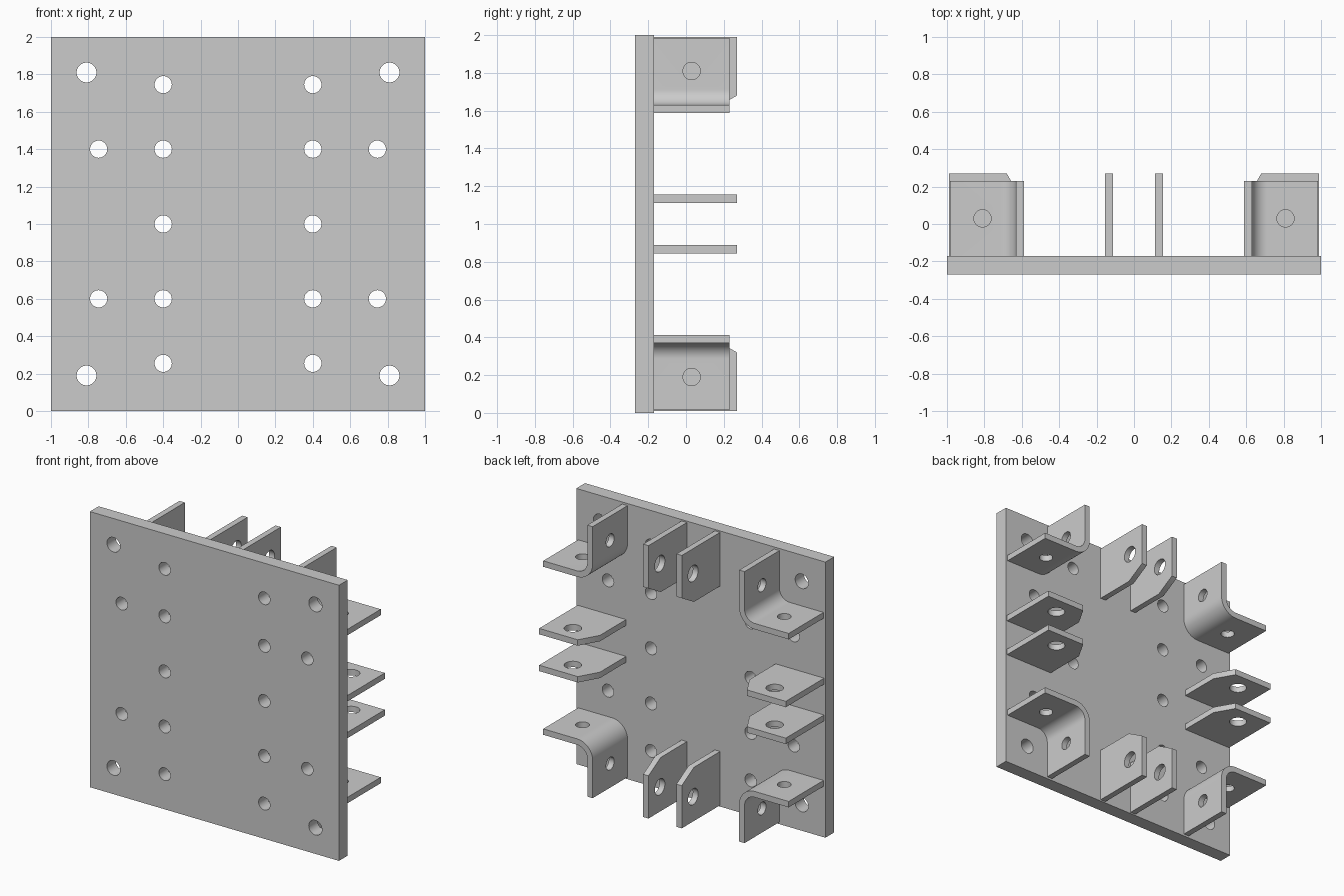
import bpy, bmesh, math
from mathutils import Vector

cube = bpy.data.objects.get("Cube")
if cube:
    bpy.data.objects.remove(cube, do_unlink=True)

GREY = (0.6, 0.6, 0.6, 1.0)
metal = bpy.data.materials.new("plain grey metal")
metal.use_nodes = True
metal.diffuse_color = GREY
metal.node_tree.nodes["Principled BSDF"].inputs["Base Color"].default_value = GREY

BACK = -0.17            # back surface of the plate
THICK = 0.043           # sheet thickness of tabs and brackets
HOLE = 0.81             # distance of the fixing holes from the middle


def prism(name, outline, lo, hi, place):
    """Extrude a 2D outline from lo to hi; place maps (u, v, w) to a point."""
    bm = bmesh.new()
    low = [bm.verts.new(place(u, v, lo)) for u, v in outline]
    top = [bm.verts.new(place(u, v, hi)) for u, v in outline]
    bm.faces.new(low)
    bm.faces.new(top)
    n = len(outline)
    for i in range(n):
        j = (i + 1) % n
        bm.faces.new((low[i], low[j], top[j], top[i]))
    bmesh.ops.recalc_face_normals(bm, faces=bm.faces)
    mesh = bpy.data.meshes.new(name)
    bm.to_mesh(mesh)
    bm.free()
    mesh.materials.append(metal)
    obj = bpy.data.objects.new(name, mesh)
    bpy.context.collection.objects.link(obj)
    return obj


def drill(obj, holes):
    """Cut round holes, each (centre, radius, axis), then shade the part."""
    bm = bmesh.new()
    for centre, radius, axis in holes:
        turn = Vector((0, 0, 1)).rotation_difference(Vector(axis)).to_matrix().to_4x4()
        turn.translation = Vector(centre)
        bmesh.ops.create_cone(bm, cap_ends=True, segments=40, radius1=radius,
                              radius2=radius, depth=0.3, matrix=turn)
    mesh = bpy.data.meshes.new("drill")
    bm.to_mesh(mesh)
    bm.free()
    mesh.materials.append(metal)
    cutter = bpy.data.objects.new("drill", mesh)
    cutter.hide_render = True
    bpy.context.collection.objects.link(cutter)
    mod = obj.modifiers.new("holes", 'BOOLEAN')
    mod.operation = 'DIFFERENCE'
    mod.solver = 'EXACT'
    mod.object = cutter
    bpy.ops.object.select_all(action='DESELECT')
    obj.select_set(True)
    bpy.context.view_layer.objects.active = obj
    bpy.ops.object.modifier_apply(modifier=mod.name)
    bpy.data.objects.remove(cutter, do_unlink=True)
    bpy.ops.object.shade_smooth_by_angle(angle=math.radians(30))


X, Y, Z = (1, 0, 0), (0, 1, 0), (0, 0, 1)

# Base plate with its pattern of holes
plate = prism("base_plate", [(-1, 0), (1, 0), (1, 2), (-1, 2)], -0.27, BACK,
              lambda u, v, w: (u, w, v))
pattern = []
for sx in (-1, 1):
    pattern.append(((sx * 0.4, -0.22, 1), 0.046, Y))
    for sz in (-1, 1):
        pattern.append(((sx * HOLE, -0.22, 1 + sz * HOLE), 0.053, Y))
        for x, z in ((0.4, 0.4), (0.4, 0.745), (0.745, 0.4)):
            pattern.append(((sx * x, -0.22, 1 + sz * z), 0.046, Y))
drill(plate, pattern)

# Bent corner brackets, an L-shaped strip with a rounded inner corner
INNER, END, BEND = 0.588, 0.985, 0.125


def bend(radius, steps=16):
    c = INNER + BEND
    angles = [math.pi + math.pi / 2 * i / steps for i in range(steps + 1)]
    return [(c + radius * math.cos(a), c + radius * math.sin(a)) for a in angles]


strip = ([(INNER, END)] + bend(BEND) + [(END, INNER), (END, INNER + THICK)]
         + bend(BEND - THICK)[::-1] + [(INNER + THICK, END)])
mid = INNER + THICK / 2
for sx, side in ((-1, "right"), (1, "left")):
    for sz, level in ((-1, "lower"), (1, "upper")):
        bracket = prism(f"{level}_{side}_bracket", strip, BACK, 0.23,
                        lambda u, v, w: (sx * u, w, 1 + sz * v))
        drill(bracket, [((sx * mid, 0.03, 1 + sz * HOLE), 0.046, X),
                        ((sx * HOLE, 0.03, 1 + sz * mid), 0.046, Z)])

# Pairs of flat tabs with one cut corner, on all four sides
tab = [(0.6, BACK), (0.99, BACK), (0.99, 0.27), (0.68, 0.27), (0.6, 0.13)]
for s in (-1, 1):
    for p in (-1, 1):
        lo, hi = p * 0.112, p * (0.112 + THICK)
        side_tab = prism("left_tab" if s > 0 else "right_tab", tab, lo, hi,
                         lambda u, v, w: (s * u, v, 1 + w))
        drill(side_tab, [((s * HOLE, 0.14, 1 + lo), 0.058, Z)])
        end_tab = prism("top_tab" if s > 0 else "bottom_tab", tab, lo, hi,
                        lambda u, v, w: (w, v, 1 + s * u))
        # Shallow position keeps the drill inside its own tab
        drill(end_tab, [((lo, 0.14, 1 + s * HOLE), 0.058, X)])
